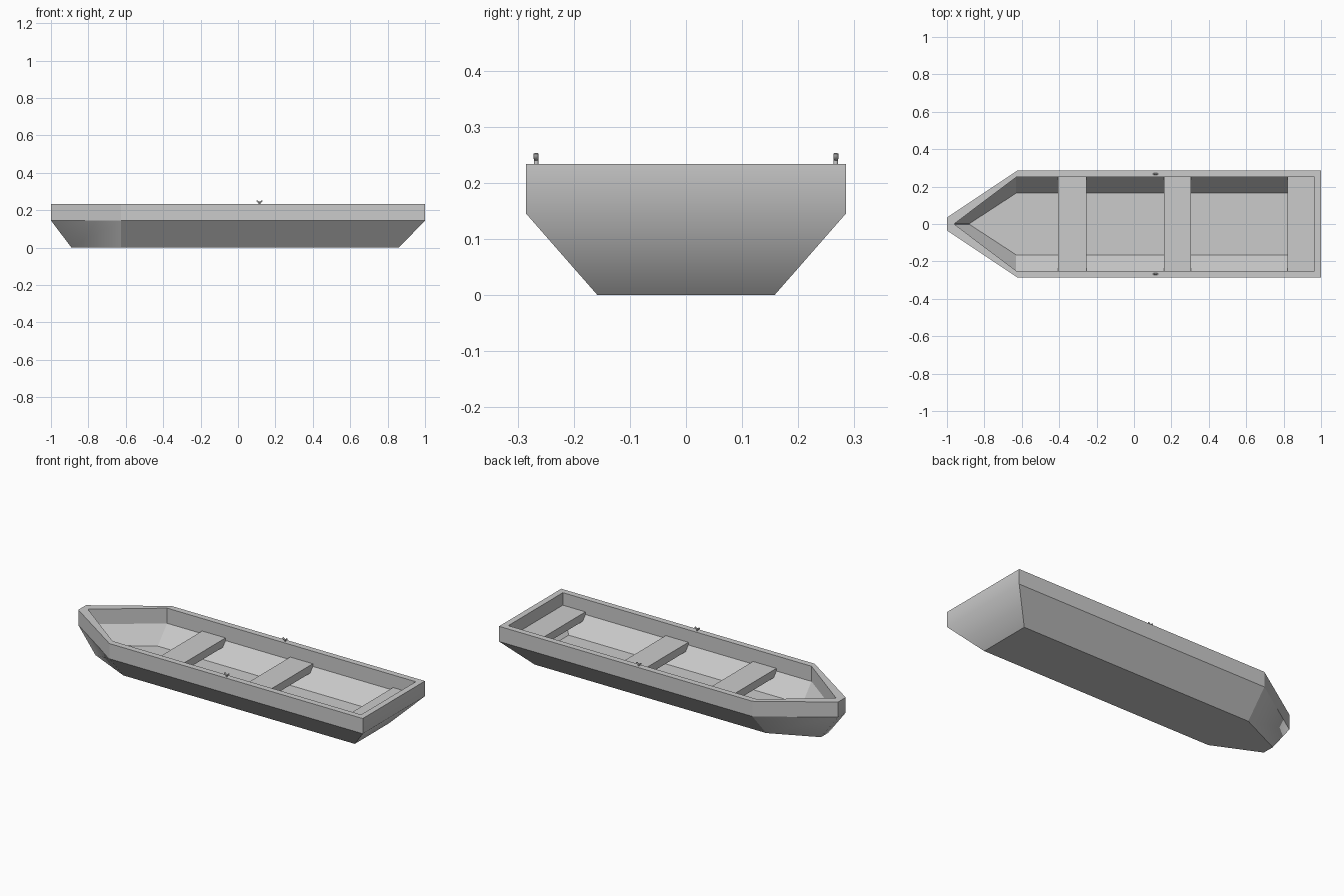
import bpy, bmesh, math

if "Cube" in bpy.data.objects:
    bpy.data.objects.remove(bpy.data.objects["Cube"])


def finish(bm, name):
    bmesh.ops.recalc_face_normals(bm, faces=bm.faces)
    mesh = bpy.data.meshes.new(name)
    bm.to_mesh(mesh)
    bm.free()
    obj = bpy.data.objects.new(name, mesh)
    bpy.context.collection.objects.link(obj)
    return obj


# Hull: six-sided outlines stacked up the outside, over the rim, down the inside
# (height, nose x, nose half width, knuckle x, half beam, stern x)
rings = [
    (0.0, -0.89, 0.035, -0.625, 0.158, 0.86),
    (0.145, -1.0, 0.035, -0.625, 0.285, 1.0),
    (0.233, -1.0, 0.035, -0.625, 0.285, 1.0),
    (0.233, -0.96, 0.002, -0.63, 0.25, 0.965),
    (0.145, -0.96, 0.002, -0.63, 0.25, 0.965),
    (0.045, -0.88, 0.002, -0.63, 0.165, 0.868),
]
bm = bmesh.new()
loops = []
for z, nx, ny, kx, hy, sx in rings:
    pts = [(nx, -ny), (kx, -hy), (sx, -hy), (sx, hy), (kx, hy), (nx, ny)]
    loops.append([bm.verts.new((x, y, z)) for x, y in pts])
for a, b in zip(loops, loops[1:]):
    for i in range(6):
        j = (i + 1) % 6
        bm.faces.new((a[i], a[j], b[j], b[i]))
bm.faces.new(loops[0])
bm.faces.new(loops[-1])
# Smooth transom and nose, every other edge stays crisp
for f in bm.faces:
    f.smooth = True
for e in bm.edges:
    e.smooth = False
for i, j in ((2, 3), (5, 0)):
    bm.edges.get((loops[1][i], loops[1][j])).smooth = True
for i in (0, 5):
    bm.edges.get((loops[0][i], loops[1][i])).smooth = True
finish(bm, "hull")


# Bench seats
def seat(name, x0, x1):
    bm = bmesh.new()
    bmesh.ops.create_cube(bm, size=1)
    bmesh.ops.scale(bm, vec=(x1 - x0, 0.5, 0.045), verts=bm.verts)
    bmesh.ops.translate(bm, vec=((x0 + x1) / 2, 0, 0.138), verts=bm.verts)
    finish(bm, name)


seat("bow_seat", -0.405, -0.255)
seat("middle_seat", 0.16, 0.305)
seat("stern_seat", 0.82, 0.965)


# Oarlocks: a short post carrying a U-shaped fork
def tube(name, pts, radius):
    curve = bpy.data.curves.new(name, "CURVE")
    curve.dimensions = "3D"
    curve.bevel_depth = radius
    curve.bevel_resolution = 1
    curve.use_fill_caps = True
    spline = curve.splines.new("POLY")
    spline.points.add(len(pts) - 1)
    for p, co in zip(spline.points, pts):
        p.co = (*co, 1)
    obj = bpy.data.objects.new(name, curve)
    bpy.context.collection.objects.link(obj)


for side, y in (("right", -0.267), ("left", 0.267)):
    fork = [(0.115 - 0.012 * math.cos(math.pi * k / 8), y,
             0.252 - 0.009 * math.sin(math.pi * k / 8)) for k in range(9)]
    tube(side + "_oarlock_fork", fork, 0.0045)
    tube(side + "_oarlock_post", [(0.115, y, 0.228), (0.115, y, 0.244)], 0.0045)
